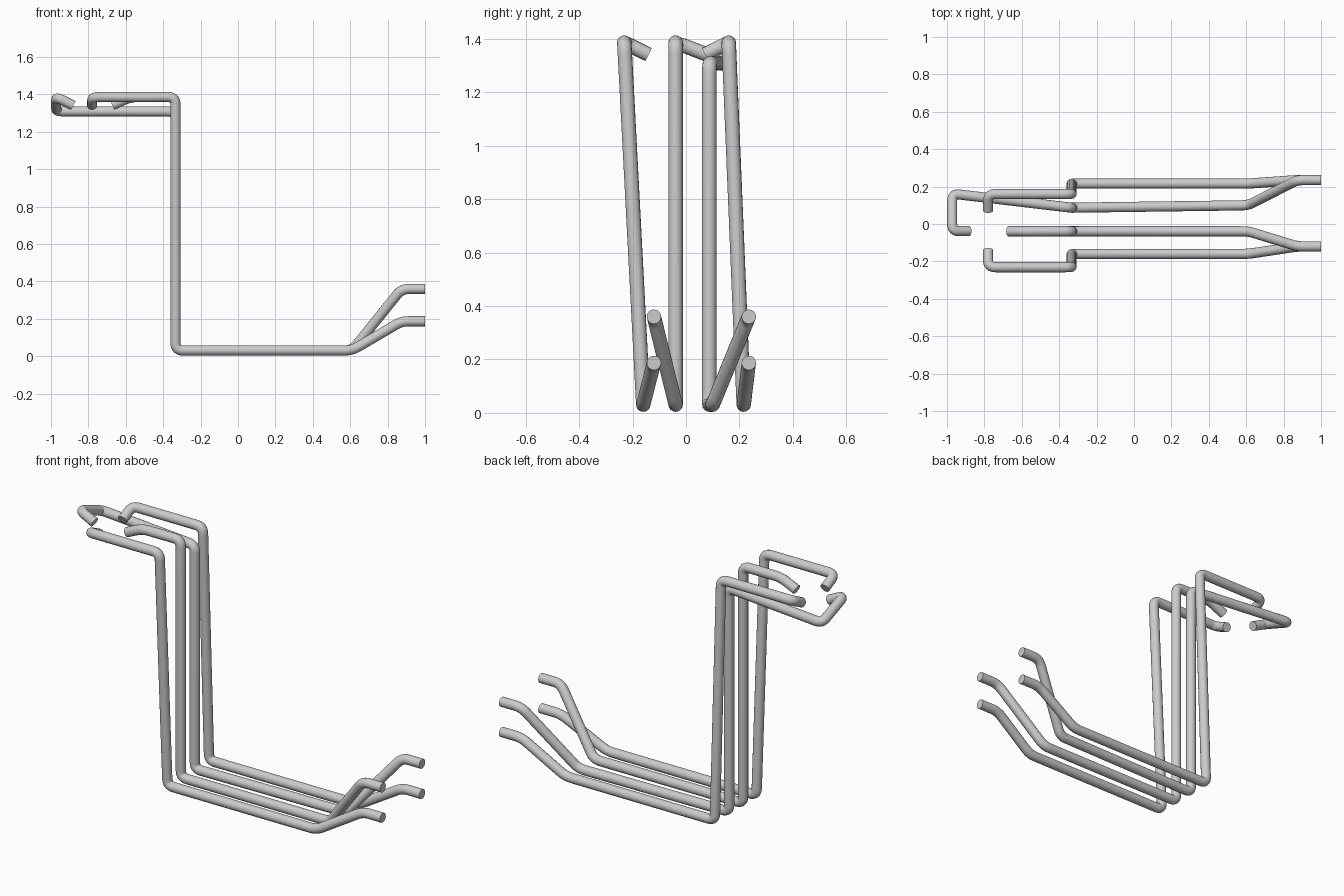
import bpy
from mathutils import Vector

if "Cube" in bpy.data.objects:
    bpy.data.objects.remove(bpy.data.objects["Cube"])

R = 0.027          # wire radius
XV = -0.334        # x of the upright runs
ZB, ZT, ZL = 0.031, 1.386, 1.309   # floor run, upper and lower top levels


def rounded(points, trim=0.04, steps=8):
    """Round every inner corner of a path with a short quadratic arc."""
    pts = [Vector(p) for p in points]
    out = [pts[0]]
    for a, b, c in zip(pts, pts[1:], pts[2:]):
        d = min(trim, (a - b).length * 0.45, (c - b).length * 0.45)
        p, q = b + (a - b).normalized() * d, b + (c - b).normalized() * d
        for i in range(steps + 1):
            t = i / steps
            out.append(p * (1 - t) ** 2 + b * 2 * t * (1 - t) + q * t ** 2)
    out.append(pts[-1])
    return out


def bent_wire(name, points):
    """Sweep a round section along a rounded path and turn it into a mesh."""
    cu = bpy.data.curves.new(name, 'CURVE')
    cu.dimensions = '3D'
    cu.bevel_depth = R
    cu.bevel_resolution = 6
    cu.use_fill_caps = True
    path = rounded(points)
    sp = cu.splines.new('POLY')
    sp.points.add(len(path) - 1)
    for v, p in zip(sp.points, path):
        v.co = (*p, 1)
    ob = bpy.data.objects.new(name, cu)
    bpy.context.collection.objects.link(ob)
    bpy.ops.object.select_all(action='DESELECT')
    ob.select_set(True)
    bpy.context.view_layer.objects.active = ob
    bpy.ops.object.convert(target='MESH')
    bpy.ops.object.shade_smooth_by_angle()


def foot(y_end, z_end, y_floor, y_floor_back):
    """Raised end, slope down, floor run to the upright."""
    return [(1, y_end, z_end), (0.875, y_end, z_end),
            (0.61, y_floor, ZB), (XV, y_floor_back, ZB)]


# front outer wire, hooked inward at the top
bent_wire("front_outer_wire", foot(-0.12, 0.187, -0.16, -0.16) + [
    (XV, -0.231, ZT), (-0.78, -0.231, ZT), (-0.78, -0.14, 1.341)])

# front inner wire, tip bent down
bent_wire("front_inner_wire", foot(-0.12, 0.36, -0.039, -0.039) + [
    (XV, -0.039, ZT), (-0.575, -0.039, ZT), (-0.672, -0.039, 1.342)])

# back inner wire, lower top level with a cross piece and a return hook
bent_wire("back_inner_wire", foot(0.235, 0.36, 0.1, 0.087) + [
    (XV, 0.087, ZL), (-0.972, 0.162, ZL),
    (-0.972, -0.038, ZT), (-0.881, -0.038, 1.341)])

# back outer wire, hooked inward at the top
bent_wire("back_outer_wire", foot(0.235, 0.187, 0.216, 0.216) + [
    (XV, 0.16, ZT), (-0.78, 0.16, ZT), (-0.78, 0.071, 1.341)])
